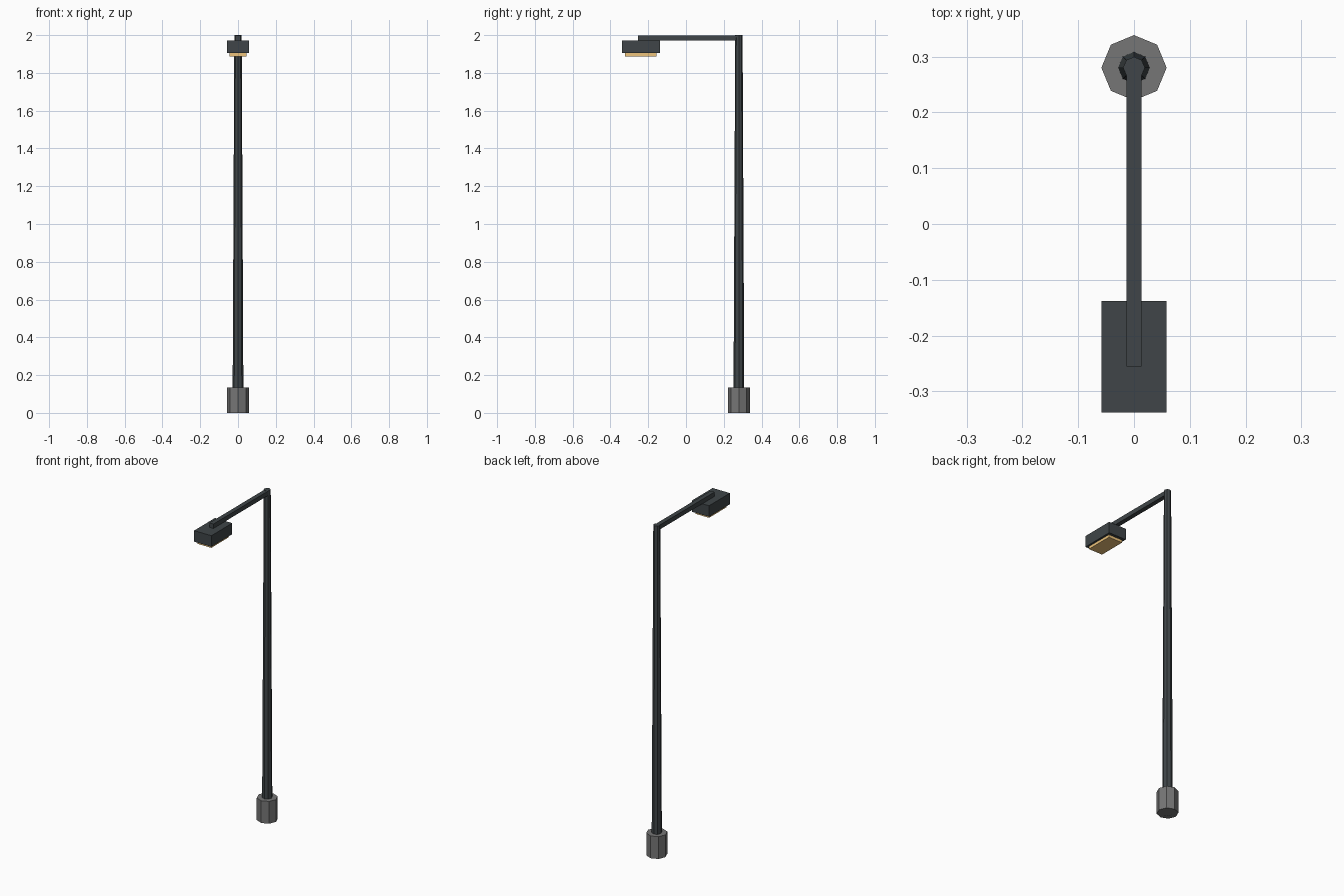
import bpy

if "Cube" in bpy.data.objects:
    bpy.data.objects.remove(bpy.data.objects["Cube"])

POLE_Y = 0.28


def material(name, color):
    mat = bpy.data.materials.new(name)
    mat.diffuse_color = (*color, 1)
    mat.use_nodes = True
    mat.node_tree.nodes["Principled BSDF"].inputs["Base Color"].default_value = mat.diffuse_color
    return mat


def tapered(name, r_bottom, r_top, z0, z1, mat):
    bpy.ops.mesh.primitive_cone_add(vertices=8, radius1=r_bottom, radius2=r_top,
                                    depth=z1 - z0, location=(0, POLE_Y, (z0 + z1) / 2))
    finish(name, mat)


def box(name, half_x, y0, y1, z0, z1, mat):
    bpy.ops.mesh.primitive_cube_add(size=1, location=(0, (y0 + y1) / 2, (z0 + z1) / 2))
    bpy.context.object.scale = (2 * half_x, y1 - y0, z1 - z0)
    bpy.ops.object.transform_apply(location=False, rotation=False, scale=True)
    finish(name, mat)


def finish(name, mat):
    obj = bpy.context.object
    obj.name = name
    obj.data.materials.append(mat)


metal = material("dark_metal", (0.05, 0.06, 0.065))
concrete = material("concrete", (0.18, 0.18, 0.18))
glow = material("warm_lens", (0.85, 0.55, 0.2))

# Octagonal footing and tapered pole
tapered("footing", 0.0585, 0.0585, 0, 0.135, concrete)
tapered("pole", 0.029, 0.0195, 0, 2.0, metal)

# Horizontal arm reaching forward
box("arm", 0.0135, -0.255, POLE_Y, 1.971, 1.998, metal)

# Lamp housing with lens underneath
box("lamp_housing", 0.058, -0.338, -0.138, 1.904, 1.971, metal)
box("lamp_lens", 0.046, -0.322, -0.155, 1.888, 1.906, glow)
